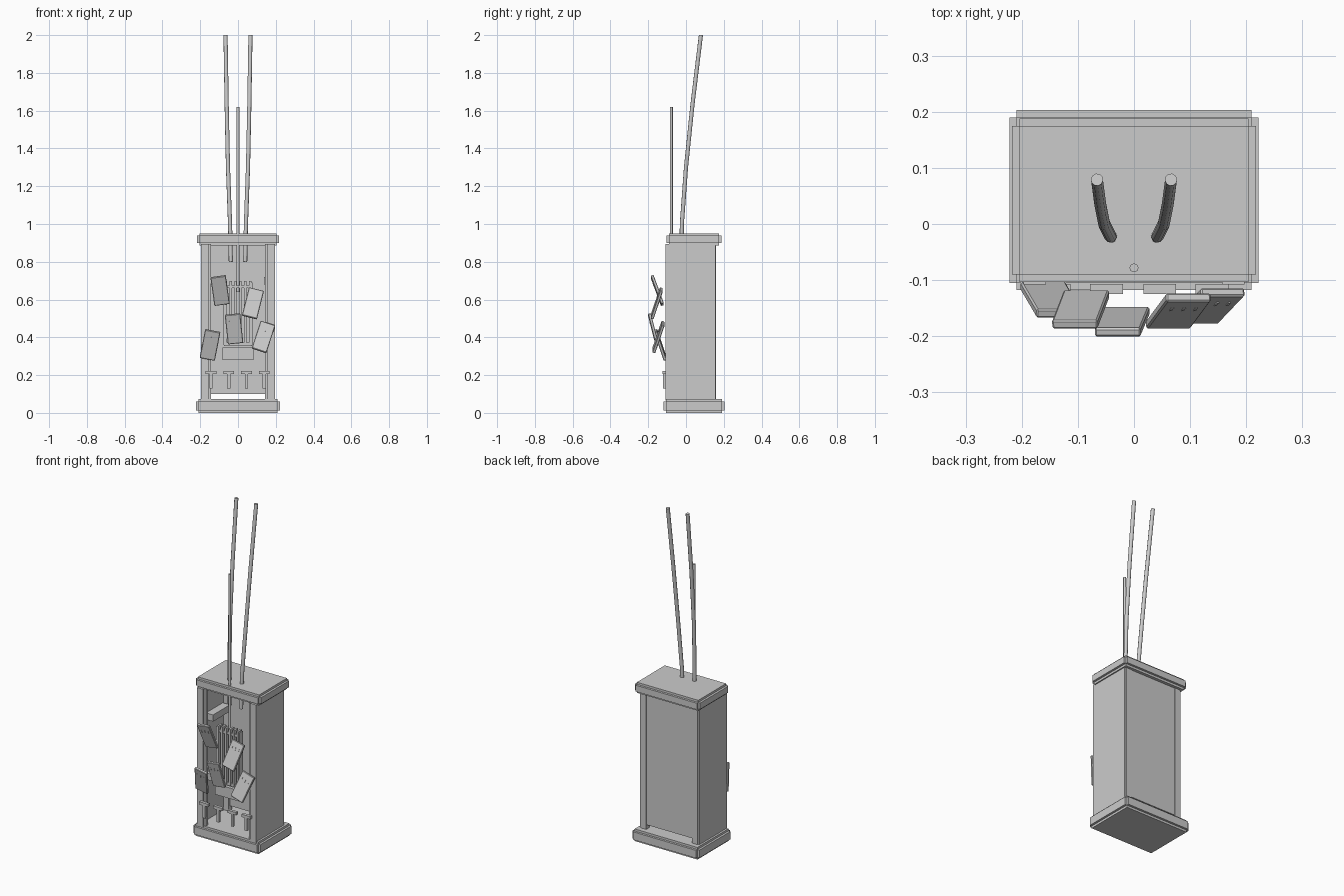
import bpy, bmesh
from math import radians
from mathutils import Vector

if "Cube" in bpy.data.objects:
    bpy.data.objects.remove(bpy.data.objects["Cube"])


def finish(name, bm):
    bmesh.ops.recalc_face_normals(bm, faces=bm.faces)
    me = bpy.data.meshes.new(name)
    bm.to_mesh(me)
    bm.free()
    ob = bpy.data.objects.new(name, me)
    bpy.context.collection.objects.link(ob)
    return ob


def add_box(bm, x, y, z):
    verts = bmesh.ops.create_cube(bm, size=1)["verts"]
    for v in verts:
        v.co = Vector([(r[0] + r[1]) / 2 + c * (r[1] - r[0]) for r, c in zip((x, y, z), v.co)])
    return verts


def box(name, x, y, z):
    bm = bmesh.new()
    add_box(bm, x, y, z)
    return finish(name, bm)


def stepped_slab(name, x, y, z, step):
    """Box whose six faces are each pushed out, leaving notched edges."""
    bm = bmesh.new()
    add_box(bm, x, y, z)
    bm.normal_update()
    faces = bmesh.ops.extrude_discrete_faces(bm, faces=bm.faces[:])["faces"]
    for f in faces:
        f.normal_update()
        n = f.normal.copy()
        for v in f.verts:
            v.co += n * step
    return finish(name, bm)


def rod(name, points, radius, sides=10):
    cu = bpy.data.curves.new(name, "CURVE")
    cu.dimensions = "3D"
    cu.bevel_depth = radius
    cu.bevel_resolution = max(0, sides // 2 - 2)
    cu.use_fill_caps = True
    sp = cu.splines.new("POLY")
    sp.points.add(len(points) - 1)
    for p, co in zip(sp.points, points):
        p.co = (*co, 1)
    ob = bpy.data.objects.new(name, cu)
    bpy.context.collection.objects.link(ob)
    return ob


# Base and top cap
stepped_slab("base", (-.209, .209), (-.105, .19), (.013, .06), .013)
stepped_slab("top_cap", (-.204, .204), (-.09, .175), (.9, .938), .013)

# Back panel, raised above the base
box("back_panel", (-.155, .155), (.142, .157), (.1, .895))

# Mirrored sides, posts and inner rails
for s, side in ((-1, "left"), (1, "right")):
    def mirrored(name, x0, x1, y, z):
        box(f"{side}_{name}", sorted((s * x0, s * x1)), y, z)
    mirrored("side_panel", .185, .197, (-.108, .155), (.065, .895))
    mirrored("front_post", .157, .187, (-.108, -.075), (.065, .895))
    mirrored("front_post_lip", .143, .16, (-.1, -.08), (.065, .895))
    mirrored("back_post", .153, .187, (.128, .16), (.065, .895))
    mirrored("upper_rail", .138, .187, (-.04, .12), (.68, .72))
    mirrored("lower_rail", .138, .187, (-.04, .12), (.32, .36))
    # Rear aerials, leaning back and outwards
    rod(f"{side}_aerial", [(s * .038, -.024, .8), (s * .042, -.022, 1.0),
                           (s * .053, 0, 1.3), (s * .06, .034, 1.63),
                           (s * .066, .079, 2.0)], .011)

# Central rod
rod("centre_rod", [(0, -.078, .64), (0, -.078, 1.62)], .008, 8)

# Rack of vertical bars with frame
bm = bmesh.new()
for i in range(6):
    cx = -.065 + i * .026
    add_box(bm, (cx - .006, cx + .006), (-.1, -.062), (.36, .697))
for z in ((.355, .372), (.66, .675)):
    add_box(bm, (-.075, .075), (-.096, -.066), z)
for s in (-1, 1):
    add_box(bm, sorted((s * .067, s * .077)), (-.098, -.064), (.36, .69))
finish("bar_rack", bm)

# Blank plate below the rack
box("plate", (-.082, .082), (-.1, -.08), (.28, .345))

# Row of T pegs
for i, x in enumerate((-.142, -.049, .046, .139)):
    bm = bmesh.new()
    add_box(bm, (x - .008, x + .008), (-.123, -.109), (.13, .21))
    add_box(bm, (x - .029, x + .029), (-.125, -.107), (.205, .222))
    finish(f"peg_{i + 1}", bm)

# Tilted cards: centre, pitch, roll
cards = [((-.095, -.152, .648), 20, -8), ((.079, -.155, .58), -18, 14),
         ((-.021, -.174, .445), 14, -6), ((-.148, -.135, .36), 18, 11),
         ((.135, -.146, .402), -18, 18)]
for i, (loc, pitch, roll) in enumerate(cards):
    bm = bmesh.new()
    add_box(bm, (-.041, .041), (-.008, .008), (-.08, .08))
    bmesh.ops.bevel(bm, geom=bm.edges[:], offset=.003, segments=1, affect="EDGES")
    for cx in (-.022, 0, .022):
        add_box(bm, (cx - .002, cx + .002), (-.01, -.006), (.03, .046))
    ob = finish(f"card_{i + 1}", bm)
    ob.location = loc
    ob.rotation_euler = (radians(pitch), radians(roll), 0)
